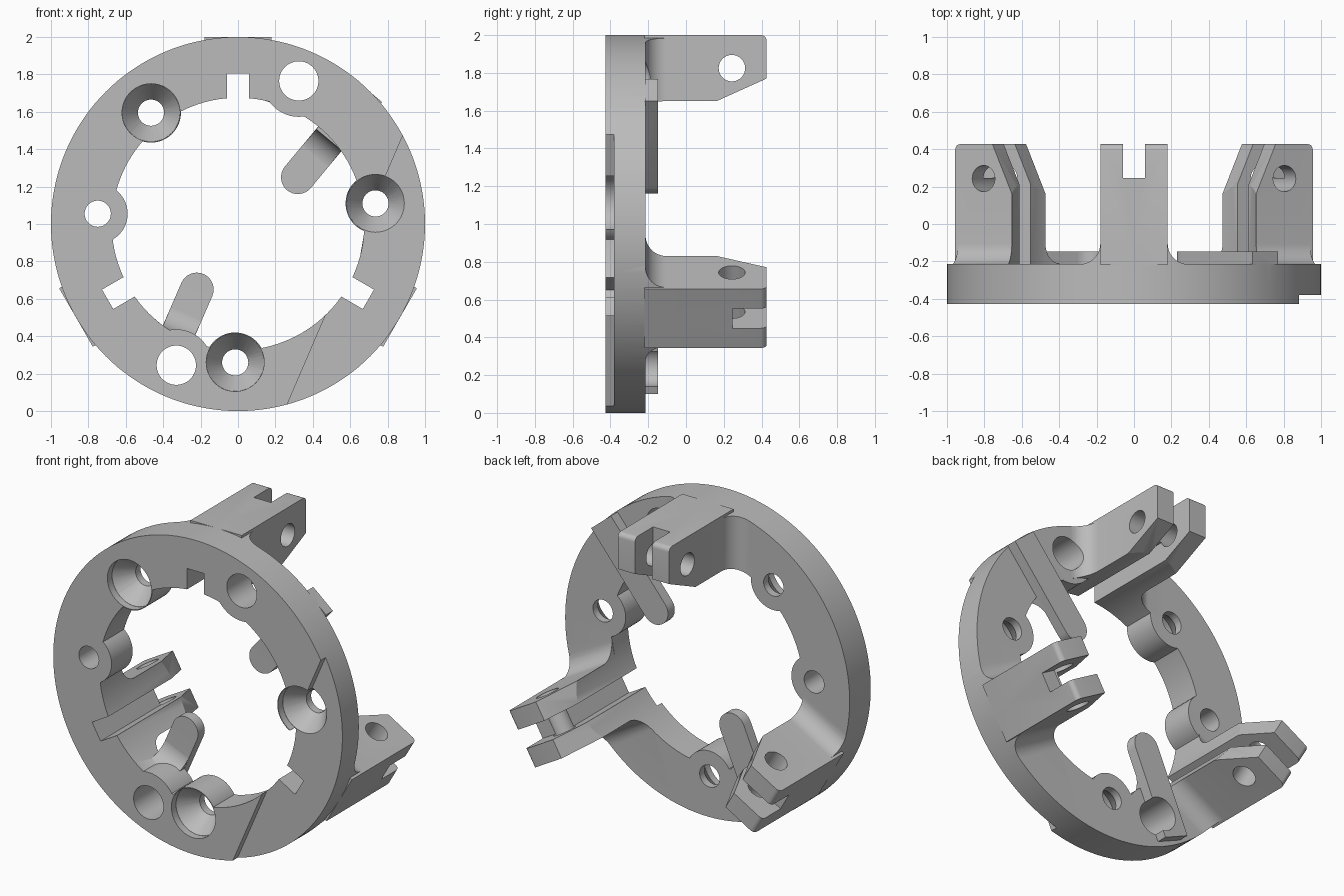
import bpy, bmesh, math
from mathutils import Matrix, Vector

cube = bpy.data.objects.get("Cube")
if cube:
    bpy.data.objects.remove(cube)

FRONT, BACK, END = -0.427, -0.215, 0.427
BORE = 0.675

steel = bpy.data.materials.new("matte grey")
steel.use_nodes = True
grey = (0.5, 0.5, 0.5, 1)
steel.diffuse_color = grey
steel.node_tree.nodes["Principled BSDF"].inputs["Base Color"].default_value = grey


def finish_mesh(bm, name):
    bmesh.ops.recalc_face_normals(bm, faces=bm.faces)
    mesh = bpy.data.meshes.new(name)
    bm.to_mesh(mesh)
    bm.free()
    mesh.materials.append(steel)
    obj = bpy.data.objects.new(name, mesh)
    bpy.context.collection.objects.link(obj)
    return obj


def prism(name, points, lo, hi, place):
    """Extrude a 2D outline; place(u, v, w) gives the 3D position."""
    bm = bmesh.new()
    ends = [[bm.verts.new(place(u, v, w)) for u, v in points] for w in (lo, hi)]
    for ring in ends:
        bm.faces.new(ring)
    n = len(points)
    for i in range(n):
        j = (i + 1) % n
        bm.faces.new((ends[0][i], ends[0][j], ends[1][j], ends[1][i]))
    return finish_mesh(bm, name)


def face_on(u, v, w):      # outline in x-z, depth along y
    return Vector((u, w, v))


def side_on(u, v, w):      # outline in y-z, width along x
    return Vector((w, u, v))


def plan(u, v, w):         # outline in x-y, height along z
    return Vector((u, v, w))


def arc(cx, cy, r, start, stop, n=8):
    angles = [math.radians(start + (stop - start) * i / n) for i in range(n + 1)]
    return [(cx + r * math.cos(a), cy + r * math.sin(a)) for a in angles]


def rod(name, x, z, r, lo, hi, n=48):
    return prism(name, arc(x, z, r, 0, 360, n)[:-1], lo, hi, face_on)


def box(name, u, v, lo, hi, place):
    return prism(name, [(u[0], v[0]), (u[1], v[0]), (u[1], v[1]), (u[0], v[1])], lo, hi, place)


def combine(target, tool, operation):
    mod = target.modifiers.new("cut", 'BOOLEAN')
    mod.operation, mod.solver, mod.object = operation, 'EXACT', tool
    graph = bpy.context.evaluated_depsgraph_get()
    mesh = bpy.data.meshes.new_from_object(target.evaluated_get(graph))
    target.modifiers.clear()
    target.data = mesh
    bpy.data.objects.remove(tool)


def cut(target, tool):
    combine(target, tool, 'DIFFERENCE')


def join(target, tool):
    combine(target, tool, 'UNION')


countersunk = [(-0.465, 0.595), (0.735, 0.11), (-0.015, -0.74)]
plain_hole = (-0.75, 0.055)
large_holes = [(0.325, 0.765), (-0.33, -0.755)]

# Ring: the bore leaves round bosses standing around the holes
body = rod("clevis_ring", 0, 0, 1, FRONT, BACK, 144)
opening = rod("opening", 0, 0, BORE, -0.6, 0, 120)
for x, z in countersunk + [plain_hole]:
    cut(opening, rod("boss", x, z, 0.16, -0.7, 0.1))
for x, z in large_holes:
    cut(opening, rod("boss", x, z, 0.192, -0.7, 0.1))
cut(body, opening)

# Shallow step on the front, outside a slanted chord
a, b = Vector((0.88, 0.47)), Vector((0.265, -0.96))
along = (a - b).normalized()
out = Vector((along.y, -along.x))
corners = [a + along, b - along, b - along + out, a + along + out]
cut(body, prism("step", [tuple(c) for c in corners], -0.6, -0.38, face_on))

# Three clevis arms with flared roots
def make_arm(angle):
    outline = ([(BACK - 0.005, 1)] + arc(END - 0.03, 0.97, 0.03, 90, 0, 5)
               + [(END, 0.77), (0.15, 0.645), (0.15, 0.5), (BACK - 0.005, 0.5)])
    arm = prism("arm", outline, -0.18, 0.18, side_on)
    half = [(0.29, BACK - 0.005)] + arc(0.29, BACK + 0.11, 0.11, 270, 180, 10)
    flare = prism("flare", half + [(-x, y) for x, y in reversed(half)], 0.5, 1.2, plan)
    combine(flare, rod("rim", 0, 0, 1, -0.6, 0.6, 144), 'INTERSECT')
    join(arm, flare)
    cut(arm, rod("bore", 0, 0, BORE, -0.6, 0.6, 120))
    cut(arm, box("end_slot", (0.245, 0.6), (0.3, 1.2), -0.06, 0.06, side_on))
    cut(arm, prism("pin_hole", arc(0.243, 0.825, 0.07, 0, 360, 40)[:-1], -0.4, 0.4, side_on))
    arm.data.transform(Matrix.Rotation(math.radians(angle), 4, 'Y'))
    return arm


for angle in (0, 120, 240):
    join(body, make_arm(angle))

# Round-ended tabs on the back, each with a curved root against the bore
tabs = [((0.32, 0.25), (0.64, 0.77), 0.597), ((-0.22, -0.35), (-0.4, -0.92), 0.56)]
for centre, direction, length in tabs:
    c, d = Vector(centre), Vector(direction).normalized()
    side = Vector((-d.y, d.x))

    def tab_space(u, v, w):
        p = c + d * u + side * v
        return Vector((p.x, w, p.y))

    outline = arc(0, 0, 0.09, 90, 270, 16) + [(length, -0.09), (length, 0.09)]
    tab = prism("tab", outline, BACK - 0.001, -0.148, tab_space)
    web = arc(0.13, BACK - 0.13, 0.13, 90, 0, 10) + [(0.36, BACK - 0.13), (0.36, BACK + 0.02),
                                                    (0.13, BACK + 0.02)]
    join(tab, prism("tab_root", web, -0.089, 0.089, lambda u, v, w: tab_space(u, w, v)))
    join(body, tab)

# Groove running along the inside of each arm and through the ring
for angle in (0, 120, 240):
    groove = box("groove", (-0.6, 0.6), (0.5, 0.805), -0.06, 0.06, side_on)
    groove.data.transform(Matrix.Rotation(math.radians(angle), 4, 'Y'))
    cut(body, groove)

# Screw holes, countersinks and large holes
for x, z in countersunk + [plain_hole]:
    cut(body, rod("screw_hole", x, z, 0.07, -0.6, 0))
for x, z in countersunk:
    cut(body, rod("counterbore", x, z, 0.155, -0.6, -0.38))
    bm = bmesh.new()
    bmesh.ops.create_cone(bm, cap_ends=True, segments=48, radius1=0.155, radius2=0.068, depth=0.12)
    bm.transform(Matrix.Translation((x, -0.321, z)) @ Matrix.Rotation(-math.pi / 2, 4, 'X'))
    cut(body, finish_mesh(bm, "countersink"))
for x, z in large_holes:
    cut(body, rod("large_hole", x, z, 0.105, -0.6, 0))

# Stand on the ground, smooth the round walls
body.data.transform(Matrix.Translation((0, 0, 1)))
bpy.ops.object.select_all(action='DESELECT')
body.select_set(True)
bpy.context.view_layer.objects.active = body
bpy.ops.object.shade_smooth_by_angle(angle=math.radians(25))
